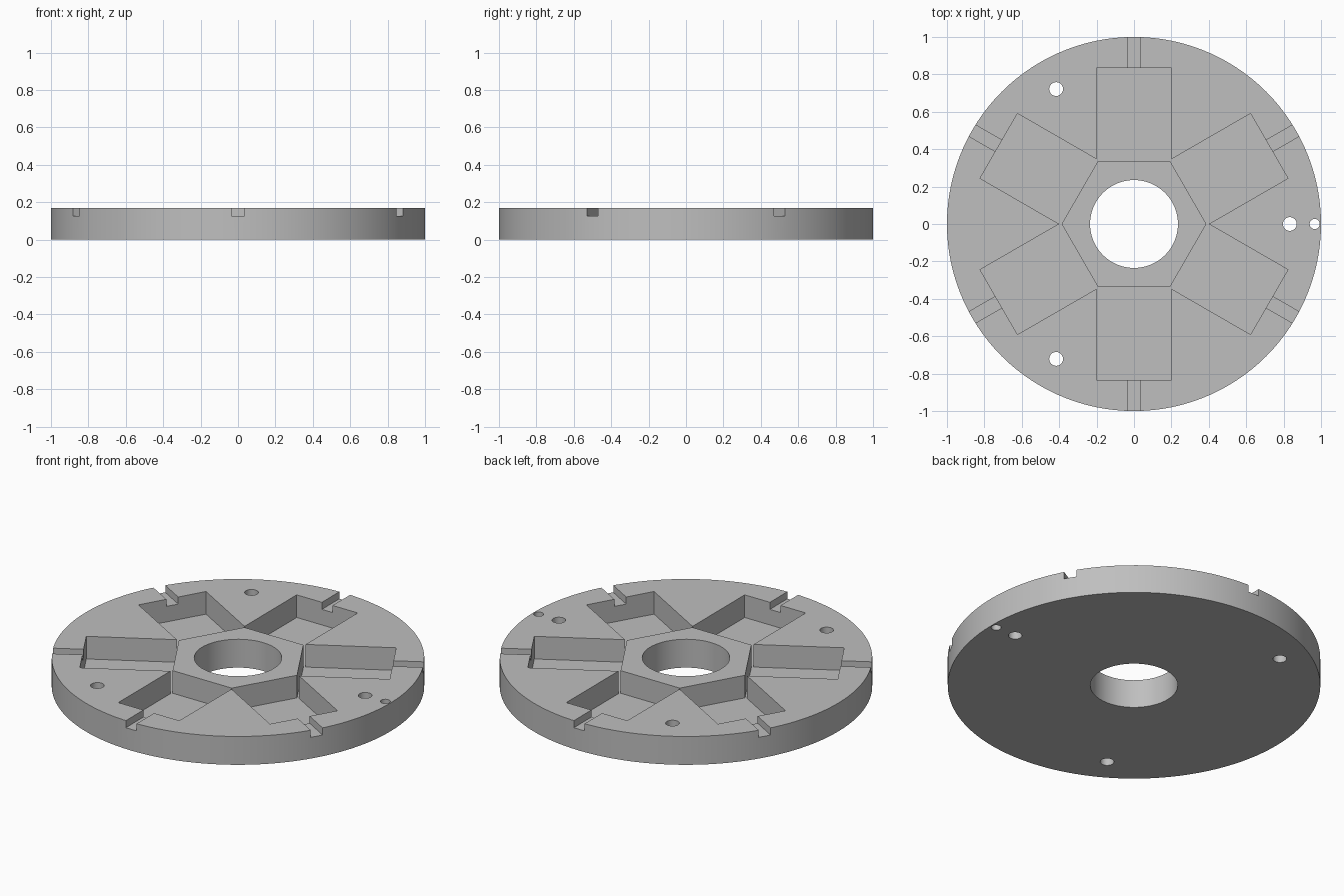
import bpy, bmesh
from math import cos, sin, radians, tau, hypot, atan2

HEIGHT, FLOOR, SLOT_FLOOR = 0.168, 0.034, 0.126
ABOVE, BELOW = 0.3, -0.1

cube = bpy.data.objects.get("Cube")
if cube:
    bpy.data.objects.remove(cube, do_unlink=True)

grey = bpy.data.materials.new("plain grey")
grey.use_nodes = True
colour = (0.52, 0.52, 0.52, 1)
grey.diffuse_color = colour
grey.node_tree.nodes["Principled BSDF"].inputs["Base Color"].default_value = colour


def prism(name, outline, z0, z1):
    """Extrude a flat outline from z0 to z1."""
    bm = bmesh.new()
    face = bm.faces.new([bm.verts.new((x, y, z0)) for x, y in outline])
    top = bmesh.ops.extrude_face_region(bm, geom=[face])["geom"]
    bmesh.ops.translate(bm, vec=(0, 0, z1 - z0),
                        verts=[v for v in top if isinstance(v, bmesh.types.BMVert)])
    bmesh.ops.recalc_face_normals(bm, faces=bm.faces)
    mesh = bpy.data.meshes.new(name)
    bm.to_mesh(mesh)
    bm.free()
    mesh.materials.append(grey)
    obj = bpy.data.objects.new(name, mesh)
    bpy.context.collection.objects.link(obj)
    return obj


def ring(radius, sides, cx=0, cy=0):
    return [(cx + radius * cos(tau * i / sides), cy + radius * sin(tau * i / sides))
            for i in range(sides)]


def turned(points, degrees):
    """Rotate points about the centre."""
    c, s = cos(radians(degrees)), sin(radians(degrees))
    return [(x * c - y * s, x * s + y * c) for x, y in points]


def cut(target, cutter):
    """Subtract the cutter, then discard it."""
    cutter.hide_render = True
    mod = target.modifiers.new("cut", 'BOOLEAN')
    mod.operation, mod.solver, mod.object = 'DIFFERENCE', 'EXACT', cutter
    bpy.context.view_layer.objects.active = target
    bpy.ops.object.modifier_apply(modifier=mod.name)
    bpy.data.objects.remove(cutter, do_unlink=True)


# Round plate
plate = prism("slotted_plate", ring(1, 120), 0, HEIGHT)

# Six joined pockets around a hexagonal island
star = []
for i in range(6):
    star += turned([(0.2, 0.835), (-0.2, 0.835), (-0.2, 0.3464)], 60 * i)
pockets = prism("pocket_cutter", star, FLOOR, ABOVE)
cut(pockets, prism("island_cutter", ring(0.387, 6), BELOW, ABOVE + 0.1))
cut(plate, pockets)

# Shallow slots from each pocket to the rim
slot = [(-0.035, 0.8), (0.035, 0.8), (0.035, 1.1), (-0.035, 1.1)]
for i in range(6):
    cut(plate, prism("slot_cutter", turned(slot, 60 * i), SLOT_FLOOR, ABOVE))

# Centre bore, three bolt holes and a small locating hole
cut(plate, prism("bore_cutter", ring(0.235, 64), BELOW, ABOVE))
for i in range(3):
    x, y = turned([(0.833, 0)], 120 * i)[0]
    cut(plate, prism("bolt_cutter", ring(0.037, 24, x, y), BELOW, ABOVE))
cut(plate, prism("locating_cutter", ring(0.027, 24, 0.966), BELOW, ABOVE))

# Smooth the round walls, keep the machined edges sharp
bpy.ops.object.select_all(action='DESELECT')
plate.select_set(True)
bpy.context.view_layer.objects.active = plate
bpy.ops.object.shade_smooth_by_angle(angle=radians(25))
